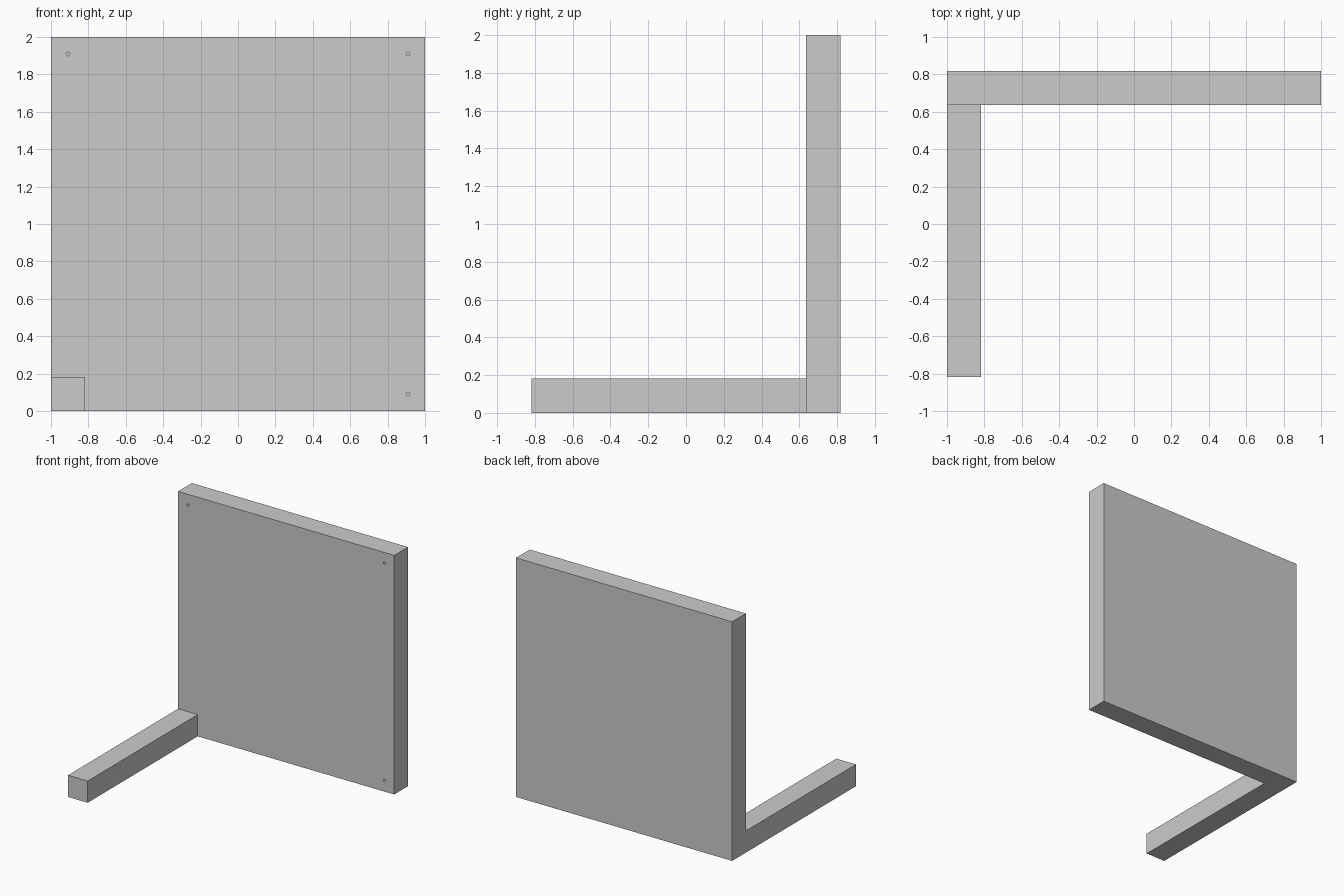
import bpy
import math

if "Cube" in bpy.data.objects:
    bpy.data.objects.remove(bpy.data.objects["Cube"])

U = 2 / 11            # board thickness; the panel is 11 thicknesses wide
BACK = 4.5 * U        # rear face
FACE = 3.5 * U        # front face of the panel


def box(name, lo, hi):
    centre = [(a + b) / 2 for a, b in zip(lo, hi)]
    bpy.ops.mesh.primitive_cube_add(size=1, location=centre)
    ob = bpy.context.object
    ob.name = name
    ob.scale = [b - a for a, b in zip(lo, hi)]
    bpy.ops.object.transform_apply(location=True, rotation=False, scale=True)
    return ob


def boolean(target, other, operation):
    mod = target.modifiers.new(operation.title(), 'BOOLEAN')
    mod.operation = operation
    mod.solver = 'EXACT'
    mod.object = other
    bpy.context.view_layer.objects.active = target
    bpy.ops.object.modifier_apply(modifier=mod.name)
    bpy.data.objects.remove(other, do_unlink=True)


# Square upright panel
panel = box("panel_with_leg", (-1, FACE, 0), (1, BACK, 2))

# Single leg, fused flush into the lower left corner
leg = box("leg", (-1, -BACK, 0), (-1 + U, FACE, U))
boolean(panel, leg, 'UNION')

# Blind screw holes in the three free corners
inset = U / 2
for x, z in ((-1 + inset, 2 - inset), (1 - inset, 2 - inset), (1 - inset, inset)):
    bpy.ops.mesh.primitive_cylinder_add(
        vertices=24, radius=0.01, depth=U,
        location=(x, FACE, z), rotation=(math.pi / 2, 0, 0))
    drill = bpy.context.object
    drill.name = "hole_cutter"
    drill.hide_render = True
    boolean(panel, drill, 'DIFFERENCE')
